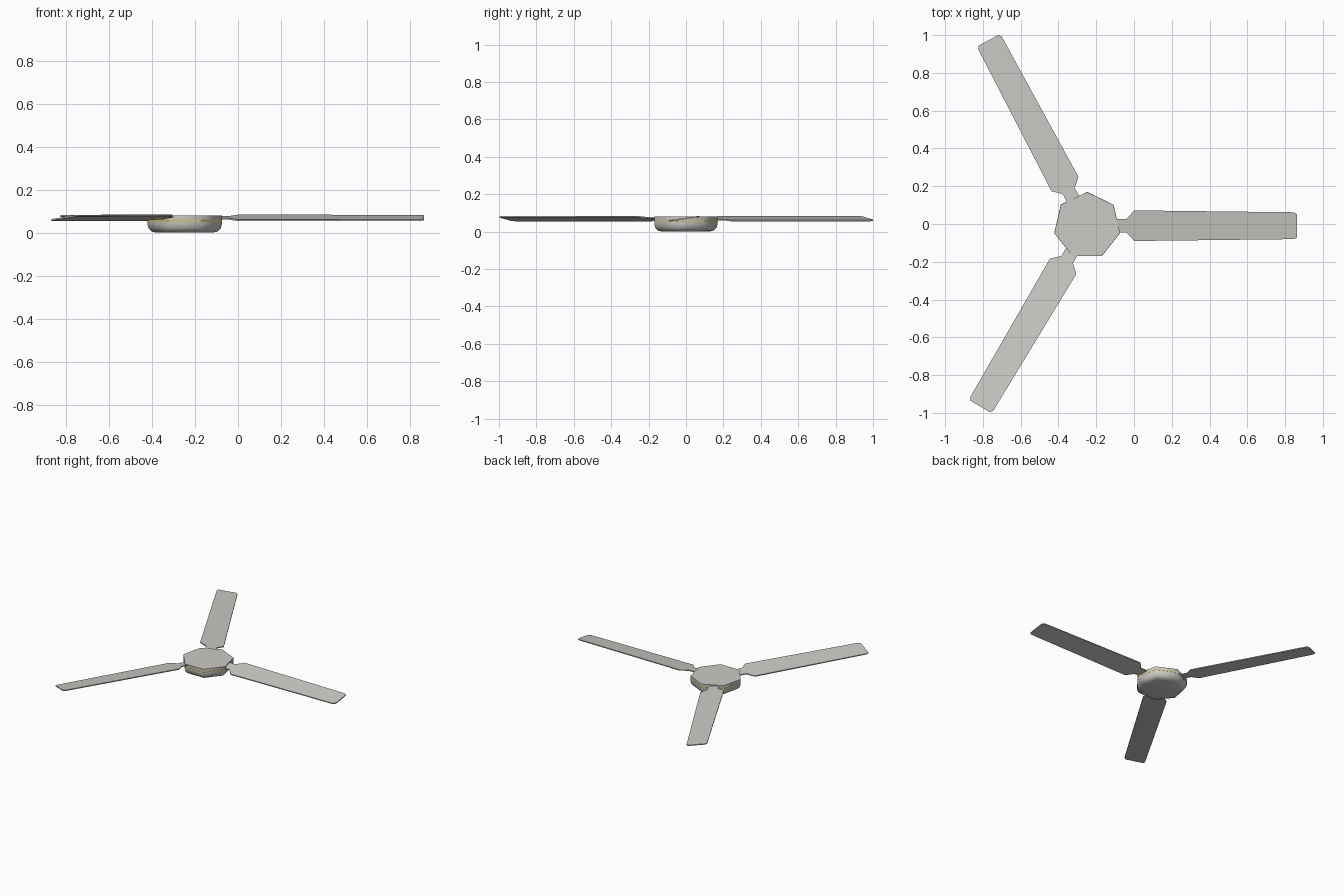
import bpy, bmesh, math
from mathutils import Matrix, Vector

if "Cube" in bpy.data.objects:
    bpy.data.objects.remove(bpy.data.objects["Cube"])

CENTRE = Vector((-0.248, -0.009, 0))
SIDES = 7


def material(name, rgb):
    m = bpy.data.materials.new(name)
    m.diffuse_color = (*rgb, 1)
    m.use_nodes = True
    m.node_tree.nodes["Principled BSDF"].inputs["Base Color"].default_value = m.diffuse_color
    return m


grey = material("warm grey", (0.60, 0.59, 0.56))
yellow = material("yellow", (0.65, 0.55, 0.08))


def finish(name, bm, mat, smooth=None):
    bmesh.ops.recalc_face_normals(bm, faces=bm.faces)
    me = bpy.data.meshes.new(name)
    bm.to_mesh(me)
    bm.free()
    me.materials.append(mat)
    ob = bpy.data.objects.new(name, me)
    bpy.context.collection.objects.link(ob)
    if smooth:
        bpy.ops.object.select_all(action='DESELECT')
        ob.select_set(True)
        bpy.context.view_layer.objects.active = ob
        bpy.ops.object.shade_smooth_by_angle(angle=math.radians(smooth))
    return ob


def turned(name, profile, mat, smooth=None):
    """Stack seven-sided rings of (radius, height) and cap both ends."""
    bm = bmesh.new()
    rings = [[bm.verts.new(CENTRE + Vector((r * math.cos(a), r * math.sin(a), z)))
              for a in (math.pi / 2 + math.tau * i / SIDES for i in range(SIDES))]
             for r, z in profile]
    for lo, hi in zip(rings, rings[1:]):
        for i in range(SIDES):
            j = (i + 1) % SIDES
            bm.faces.new((lo[i], lo[j], hi[j], hi[i]))
    bm.faces.new(rings[0])
    bm.faces.new(rings[-1])
    return finish(name, bm, mat, smooth)


# Motor hub with rounded lower rim, and a thin coloured band
turned("motor_hub", [(0.135, 0.0), (0.158, 0.006), (0.172, 0.02), (0.178, 0.042),
                     (0.178, 0.08)], grey, 55)
turned("hub_band", [(0.1788, 0.053), (0.1788, 0.059)], yellow)

# Blade half outline: distance from hub centre, half width
HALF = [(0.13, 0.036), (0.208, 0.036), (0.25, 0.081), (1.095, 0.071), (1.112, 0.060)]
SLOPE, THICK, MID = 0.145, 0.007, 0.069


def blade(name, degrees):
    bm = bmesh.new()
    outline = HALF + [(r, -w) for r, w in reversed(HALF)]
    low = bm.faces.new([bm.verts.new((r, w, MID - THICK / 2 + SLOPE * w))
                        for r, w in outline])
    up = bmesh.ops.extrude_face_region(bm, geom=[low], use_keep_orig=True)
    verts = [v for v in up["geom"] if isinstance(v, bmesh.types.BMVert)]
    bmesh.ops.translate(bm, vec=(0, 0, THICK), verts=verts)
    bm.transform(Matrix.Translation(CENTRE) @ Matrix.Rotation(math.radians(degrees), 4, 'Z'))
    finish(name, bm, grey)


# Three pitched blades
for n, angle in enumerate((0, 118, -120.6), 1):
    blade(f"blade_{n}", angle)
